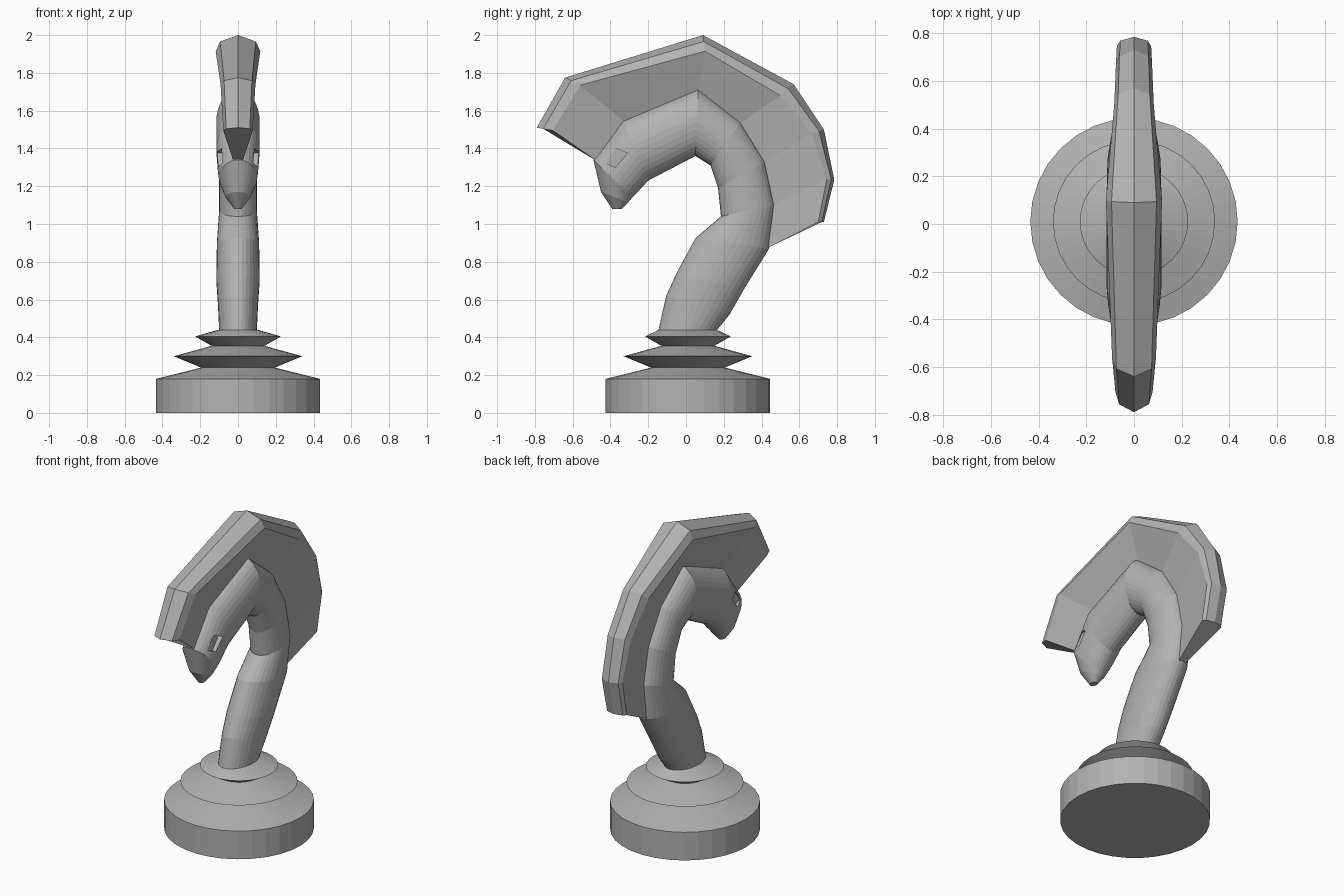
import bpy, bmesh, math
from mathutils import Vector

if "Cube" in bpy.data.objects:
    bpy.data.objects.remove(bpy.data.objects["Cube"])

SIDES = 32
grey = bpy.data.materials.new("stone grey")
grey.diffuse_color = (0.45, 0.45, 0.45, 1)
grey.use_nodes = True
grey.node_tree.nodes["Principled BSDF"].inputs["Base Color"].default_value = grey.diffuse_color


def loft(name, rings):
    """Skin closed rings of equal length and cap both ends."""
    bm = bmesh.new()
    vs = [[bm.verts.new(p) for p in ring] for ring in rings]
    n = len(rings[0])
    for a, b in zip(vs, vs[1:]):
        for i in range(n):
            j = (i + 1) % n
            bm.faces.new((a[i], a[j], b[j], b[i]))
    bm.faces.new(vs[0])
    bm.faces.new(vs[-1])
    bmesh.ops.recalc_face_normals(bm, faces=bm.faces)
    me = bpy.data.meshes.new(name)
    bm.to_mesh(me)
    bm.free()
    me.materials.append(grey)
    ob = bpy.data.objects.new(name, me)
    bpy.context.collection.objects.link(ob)
    return ob


def oval(inner, outer, half_width):
    """Ring whose side-view ends are two (y, z) points."""
    a, b = Vector((0, *inner)), Vector((0, *outer))
    c, r = (a + b) / 2, (b - a) / 2
    angles = [2 * math.pi * i / SIDES for i in range(SIDES)]
    return [c + r * math.cos(t) + Vector((half_width * math.sin(t), 0, 0)) for t in angles]


# Turned base: (radius along x, radius along y, height)
base = [(.435, .435, 0), (.435, .435, .18), (.195, .195, .24), (.34, .34, .30),
        (.14, .14, .355), (.227, .227, .405), (.105, .152, .44)]
loft("base", [oval((.01 - ry, z), (.01 + ry, z), rx) for rx, ry, z in base])

# Curved neck and head: inner point, outer point, half width
neck = [((-.145, .44), (.165, .44), .10), ((-.105, .62), (.23, .52), .106),
        ((-.05, .74), (.31, .66), .115), ((.05, .925), (.44, .87), .112),
        ((.185, 1.04), (.47, 1.1), .10), ((.17, 1.19), (.42, 1.33), .10),
        ((.13, 1.31), (.29, 1.54), .105), ((.05, 1.36), (.065, 1.715), .115),
        ((-.2, 1.23), (-.335, 1.548), .115), ((-.26, 1.165), (-.42, 1.43), .108),
        ((-.285, 1.14), (-.49, 1.34), .10), ((-.305, 1.115), (-.45, 1.17), .065),
        ((-.34, 1.08), (-.39, 1.08), .02)]
head = loft("neck_and_head", [oval(*s) for s in neck])

# Eye sockets cut into both sides of the head
eye = [(-.37, 1.40), (-.31, 1.375), (-.375, 1.30), (-.43, 1.325)]
for side, label in ((1, "right"), (-1, "left")):
    cutter = loft(label + "_eye_cutter", [[(side * x, y, z) for y, z in eye] for x in (.08, .2)])
    cutter.hide_render = True
    cutter.hide_viewport = True
    mod = head.modifiers.new(label + "_eye", 'BOOLEAN')
    mod.operation = 'DIFFERENCE'
    mod.solver = 'EXACT'
    mod.object = cutter

# Mane crest: ridge point, side point, root point on the neck, half width
crest = [((-.79, 1.51), (-.705, 1.495), (-.475, 1.335), .078),
         ((-.64, 1.775), (-.56, 1.735), (-.325, 1.54), .092),
         ((.09, 2.0), (.10, 1.915), (.065, 1.705), .118),
         ((.57, 1.74), (.50, 1.68), (.285, 1.532), .083),
         ((.73, 1.50), (.665, 1.48), (.412, 1.326), .076),
         ((.785, 1.235), (.745, 1.235), (.46, 1.1), .072),
         ((.73, 1.01), (.70, 1.01), (.435, .875), .07)]


def crest_ring(ridge, side, root, w):
    mid = Vector(ridge).lerp(Vector(side), .4)
    half = [(w * .8, *mid), (w, *side), (.025, *root)]
    return [(0, *ridge)] + half + [(-x, y, z) for x, y, z in reversed(half)]


loft("mane_crest", [crest_ring(*s) for s in crest])
